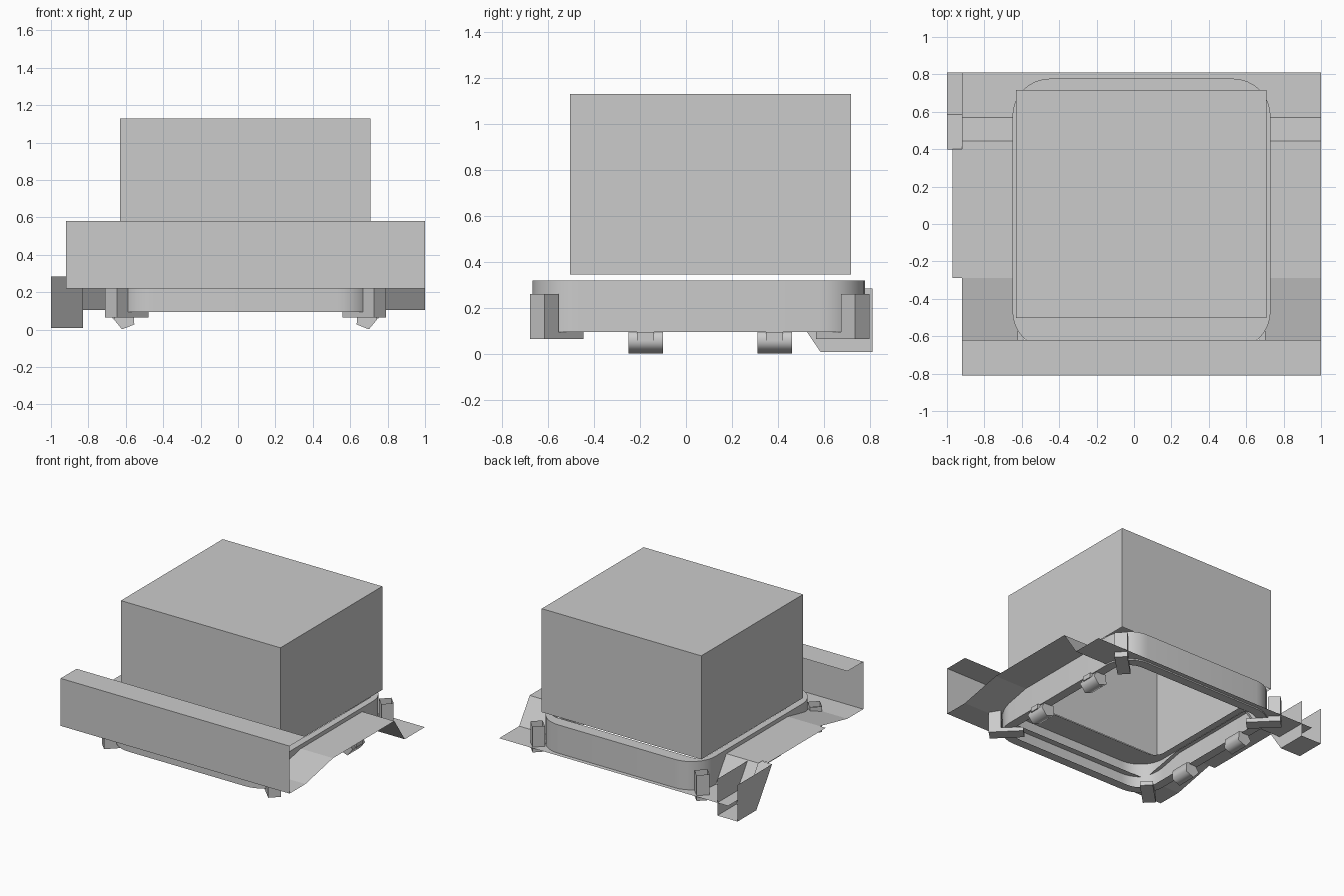
import bpy, bmesh, math
from mathutils import Vector

if "Cube" in bpy.data.objects:
    bpy.data.objects.remove(bpy.data.objects["Cube"])

CX, CY = 0.04, 0.055      # centre of the rounded frame


def finish(bm, name, smooth=False):
    bmesh.ops.remove_doubles(bm, verts=bm.verts, dist=0.0005)
    mesh = bpy.data.meshes.new(name)
    bm.to_mesh(mesh)
    bm.free()
    ob = bpy.data.objects.new(name, mesh)
    bpy.context.collection.objects.link(ob)
    if smooth:
        bpy.ops.object.select_all(action='DESELECT')
        ob.select_set(True)
        bpy.context.view_layer.objects.active = ob
        bpy.ops.object.shade_smooth_by_angle(angle=math.radians(80))
    return ob


def face(bm, pts):
    return bm.faces.new([bm.verts.new(p) for p in pts])


def strip(bm, a, b, x0, x1):
    """Sheet between two (y, z) profile points, from x0 to x1."""
    face(bm, [(x0, *a), (x1, *a), (x1, *b), (x0, *b)])


def box(bm, lo, hi, skip=()):
    corners = [Vector((x, y, z)) for z in (lo[2], hi[2])
               for x, y in ((lo[0], lo[1]), (hi[0], lo[1]), (hi[0], hi[1]), (lo[0], hi[1]))]
    sides = {'bottom': (3, 2, 1, 0), 'top': (4, 5, 6, 7), 'front': (0, 1, 5, 4),
             'right': (1, 2, 6, 5), 'back': (2, 3, 7, 6), 'left': (3, 0, 4, 7)}
    for key, idx in sides.items():
        if key not in skip:
            face(bm, [corners[i] for i in idx])


def rounded(hx, hy, r, z, cy=CY, n=8):
    """Rounded rectangle loop around the frame axis."""
    pts = []
    for k, (sx, sy) in enumerate(((1, 1), (-1, 1), (-1, -1), (1, -1))):
        for i in range(n + 1):
            t = math.pi / 2 * (k + i / n)
            pts.append((CX + sx * (hx - r) + r * math.cos(t),
                        cy + sy * (hy - r) + r * math.sin(t), z))
    return pts


def bridge(bm, lo, hi):
    for i in range(len(lo)):
        j = (i + 1) % len(lo)
        face(bm, [lo[i], lo[j], hi[j], hi[i]])


# main housing, open underneath
bm = bmesh.new()
box(bm, (-0.63, -0.503, 0.345), (0.708, 0.717, 1.13), skip=('bottom',))
finish(bm, "housing")

# folded front panel with its top flange
bm = bmesh.new()
panel = [(-0.62, 0.58), (-0.81, 0.58), (-0.81, 0.22)]
for a, b in zip(panel, panel[1:]):
    strip(bm, a, b, -0.92, 1.0)
finish(bm, "front_panel")

# folded deck sheet with an opening under the housing
bm = bmesh.new()
deck = [(-0.81, 0.22), (-0.62, 0.22), (-0.29, 0.29), (0.445, 0.29),
        (0.57, 0.105), (0.70, 0.105), (0.81, 0.105)]
for a, b in zip(deck, deck[1:]):
    strip(bm, a, b, -0.92, -0.62)
    strip(bm, a, b, 0.70, 1.0)
    if b[0] <= -0.5 or a[0] >= 0.7:
        strip(bm, a, b, -0.62, 0.70)
strip(bm, (-0.29, 0.29), (0.40, 0.29), -0.97, -0.92)
finish(bm, "deck_sheet")

# rear left flap: sloping front, two sides and a floor, open at the back
bm = bmesh.new()
side = [(0.81, 0.285), (0.81, 0.008), (0.585, 0.008), (0.397, 0.285)]
for x in (-1.0, -0.83):
    face(bm, [(x, *p) for p in side])
strip(bm, side[2], side[3], -1.0, -0.83)
strip(bm, side[1], side[2], -1.0, -0.83)
finish(bm, "rear_flap")

# thin rounded frame wall, with a lip below and a ledge under the housing
bm = bmesh.new()
low, high = rounded(0.69, 0.722, 0.2, 0.095), rounded(0.69, 0.722, 0.2, 0.32)
bridge(bm, low, high)
finish(bm, "rounded_frame", smooth=True)
bm = bmesh.new()
bridge(bm, low, rounded(0.62, 0.652, 0.14, 0.095))
finish(bm, "frame_lip")
bm = bmesh.new()
bridge(bm, high, rounded(0.64, 0.58, 0.08, 0.32, cy=0.105))
finish(bm, "frame_ledge")

# four diagonal corner brackets: open upright and a foot reaching inward
for sx, sy, label in ((-1, -1, "front_left"), (1, -1, "front_right"),
                      (-1, 1, "back_left"), (1, 1, "back_right")):
    bm = bmesh.new()
    box(bm, (-0.045, 0, 0.065), (0.045, 0.085, 0.26), skip=('top', 'bottom'))
    box(bm, (-0.045, 0, 0.065), (0.045, 0.24, 0.095))
    outer = Vector((CX + sx * 0.72, 0.06 + sy * 0.706, 0))
    inward = Vector((-sx, -sy, 0)).normalized()
    across = Vector((-sy, sx, 0)).normalized()
    for v in bm.verts:
        v.co = outer + across * v.co.x + inward * v.co.y + Vector((0, 0, v.co.z))
    bmesh.ops.recalc_face_normals(bm, faces=bm.faces)
    finish(bm, "corner_bracket_" + label)

# five-sided rollers under each side, with a small holder
for s, label in ((-1, "left"), (1, "right")):
    for y, end in ((-0.175, "front"), (0.385, "back")):
        bm = bmesh.new()
        ring = []
        for i in range(5):
            t = math.radians(255.5 + 72 * i)
            ring.append((CX + s * (0.645 - 0.06 * math.cos(t)), 0.06 + 0.06 * math.sin(t)))
        a = [(x, y - 0.075, z) for x, z in ring]
        b = [(x, y + 0.075, z) for x, z in ring]
        bridge(bm, a, b)
        face(bm, a)
        face(bm, b)
        bmesh.ops.remove_doubles(bm, verts=bm.verts, dist=0.0005)
        bmesh.ops.recalc_face_normals(bm, faces=bm.faces)
        finish(bm, f"roller_{label}_{end}", smooth=True)
        bm = bmesh.new()
        xs = sorted((CX + s * 0.66, CX + s * 0.71))
        box(bm, (xs[0], y - 0.037, 0.06), (xs[1], y + 0.037, 0.095))
        finish(bm, f"roller_holder_{label}_{end}")
